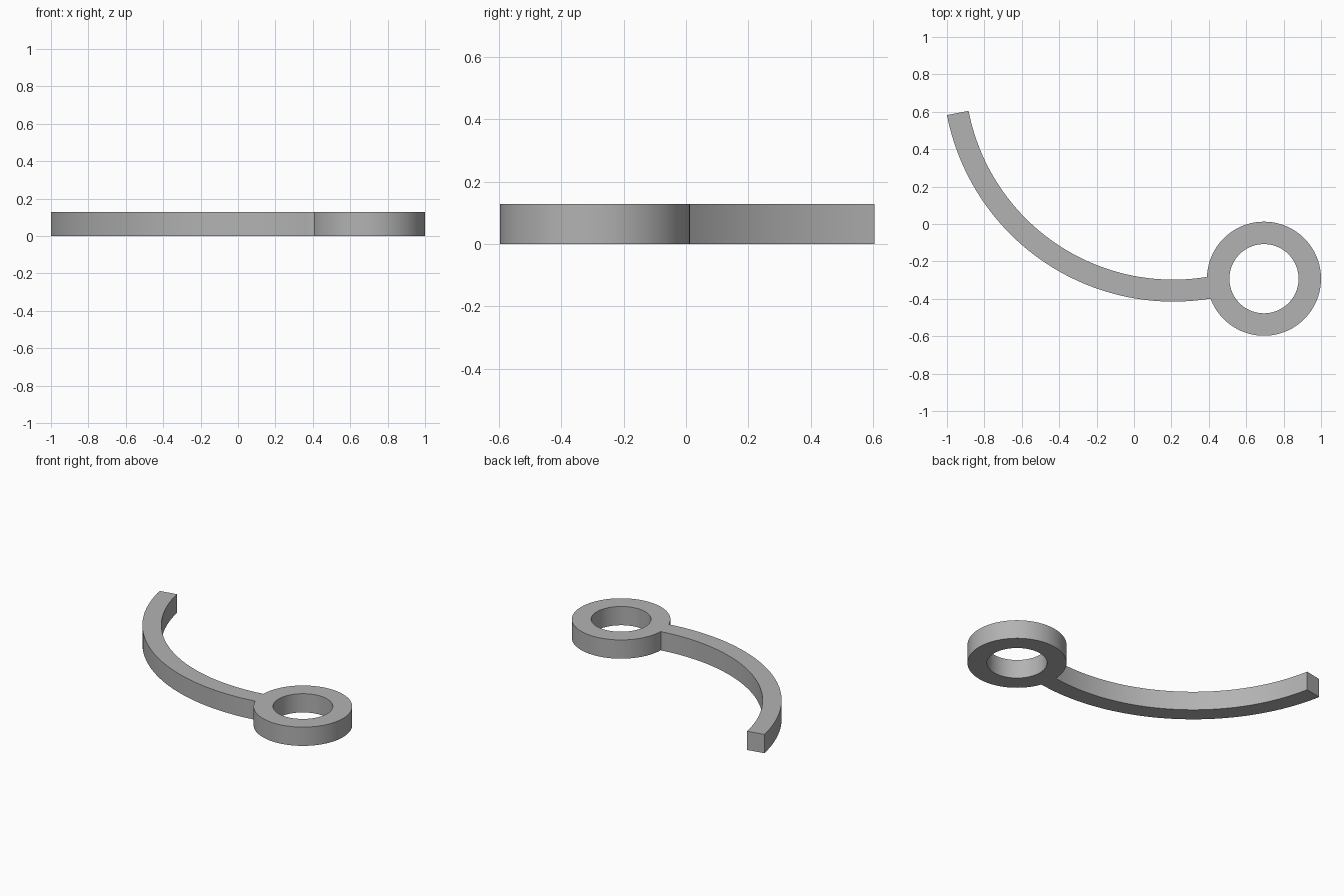
import bpy, bmesh
from math import cos, sin, radians

cube = bpy.data.objects.get("Cube")
if cube:
    bpy.data.objects.remove(cube, do_unlink=True)

HEIGHT = 0.128
ARM = (0.21, 0.8175)      # centre of the curved arm
RING = (0.695, -0.2925)   # centre of the ring


def arc(centre, radius, start, end, steps):
    """Points along a circular arc, angles in degrees."""
    angles = [radians(start + (end - start) * i / steps) for i in range(steps + 1)]
    return [(centre[0] + radius * cos(a), centre[1] + radius * sin(a)) for a in angles]


def add_loop(bm, points):
    verts = [bm.verts.new((x, y, 0)) for x, y in points]
    return [bm.edges.new((v, verts[i - 1])) for i, v in enumerate(verts)]


# Outline: outer side of arm, round the ring, back along the inner side
outline = (arc(ARM, 1.2325, 191, 278.8, 48)
           + arc(RING, 0.305, 201, 538.6, 72)
           + arc(ARM, 1.115, 278.8, 191, 48))
hole = arc(RING, 0.185, 0, 355, 71)

# Fill the flat shape and raise it to full height
bm = bmesh.new()
edges = add_loop(bm, outline) + add_loop(bm, hole)
bmesh.ops.triangle_fill(bm, edges=edges, use_beauty=True)
raised = bmesh.ops.extrude_face_region(bm, geom=bm.faces[:], use_keep_orig=True)
top = [v for v in raised["geom"] if isinstance(v, bmesh.types.BMVert)]
bmesh.ops.translate(bm, verts=top, vec=(0, 0, HEIGHT))
bmesh.ops.recalc_face_normals(bm, faces=bm.faces[:])

mesh = bpy.data.meshes.new("ring_with_curved_arm")
bm.to_mesh(mesh)
bm.free()
part = bpy.data.objects.new("ring_with_curved_arm", mesh)
bpy.context.collection.objects.link(part)

# Plain grey
grey = bpy.data.materials.new("grey")
grey.use_nodes = True
colour = (0.45, 0.45, 0.45, 1)
grey.diffuse_color = colour
grey.node_tree.nodes["Principled BSDF"].inputs["Base Color"].default_value = colour
mesh.materials.append(grey)

# Smooth curved walls, crisp rims
bpy.ops.object.select_all(action="DESELECT")
part.select_set(True)
bpy.context.view_layer.objects.active = part
bpy.ops.object.shade_smooth_by_angle(angle=radians(30))
